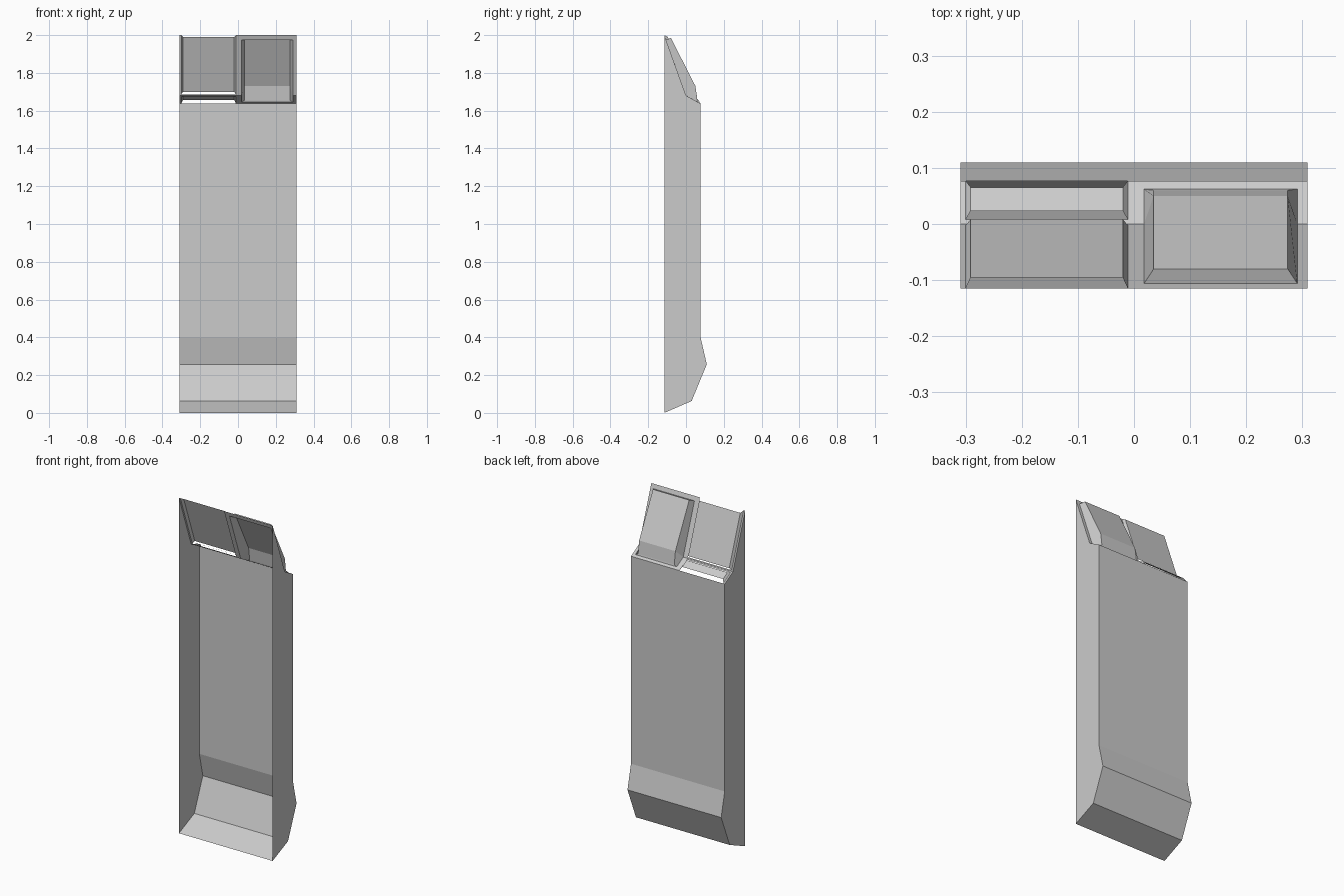
import bpy, bmesh
from mathutils import Vector

old = bpy.data.objects.get("Cube")
if old:
    bpy.data.objects.remove(old)

grey = bpy.data.materials.new("light grey")
grey.use_nodes = True
colour = (0.6, 0.6, 0.6, 1)
grey.diffuse_color = colour
grey.node_tree.nodes["Principled BSDF"].inputs["Base Color"].default_value = colour

HALF = 0.309
# Side outline as (y, z), from the front bottom edge round the back to the tip
BOTTOM, HEEL, BULGE = (-0.115, 0), (0.03, 0.063), (0.11, 0.257)
WAIST, SHOULDER, CREASE, TIP = (0.077, 0.4), (0.077, 1.637), (0, 1.68), (-0.115, 2)
BACK = [BOTTOM, HEEL, BULGE, WAIST, SHOULDER]
OUTLINE = BACK + [CREASE, TIP]


def make(name, faces):
    """Join faces given as lists of points into one flat shaded object."""
    bm = bmesh.new()
    for pts in faces:
        bm.faces.new([bm.verts.new(p) for p in pts])
    bmesh.ops.remove_doubles(bm, verts=bm.verts, dist=0.0002)
    bmesh.ops.recalc_face_normals(bm, faces=bm.faces)
    mesh = bpy.data.meshes.new(name)
    bm.to_mesh(mesh)
    bm.free()
    mesh.materials.append(grey)
    obj = bpy.data.objects.new(name, mesh)
    bpy.context.collection.objects.link(obj)
    return obj


def strips(path_a, xa, path_b, xb):
    """Quads between two side paths at different x."""
    a = [(xa, *p) for p in path_a]
    b = [(xb, *p) for p in path_b]
    return [[a[i], a[i + 1], b[i + 1], b[i]] for i in range(len(a) - 1)]


def ring(outer, inner, sides=range(4)):
    """Quads joining two four-cornered loops."""
    return [[outer[i], outer[(i + 1) % 4], inner[(i + 1) % 4], inner[i]] for i in sides]


def raised_panel(name, start, end, low, high, inset, height):
    """Bordered panel lifted off a slope, joined to its border at the sides only."""
    a, b = Vector(start), Vector(end)
    along = (b - a).normalized()
    normal = Vector((along.y, -along.x))

    def loop(x0, x1, lo, hi, lift=0):
        p = a + along * lo + normal * lift
        q = b - along * hi + normal * lift
        return [(x0, *p), (x1, *p), (x1, *q), (x0, *q)]

    outer = loop(-HALF, 0, 0, 0)
    border = loop(-HALF + 0.009, -0.011, low, high)
    top = loop(-HALF + 0.018, -0.02, inset, inset, height)
    sides = [i for i in range(4) if not (i == 0 and low == 0 or i == 2 and high == 0)]
    make(name, ring(outer, border, sides) + ring(border, top, (1, 3)) + [top])


# Open-fronted shell
make("back_panel", strips(BACK, -HALF, BACK, HALF))
for side, x in (("left", HALF), ("right", -HALF)):
    make(side + "_side_wall", [[(x, *p) for p in OUTLINE]])

# Two raised panels on the right half of the top
raised_panel("ledge_panel", SHOULDER, CREASE, 0, 0.009, 0.02, 0.012)
raised_panel("slope_panel", CREASE, TIP, 0.007, 0, 0.016, 0.015)

# Frame round the box on the left half of the top
X0, X1 = 0.018, 0.291
base = [(0.062, 1.646), CREASE, (-0.106, 1.975)]
rim = [SHOULDER, CREASE, TIP]
make("box_frame", strips(rim, 0, base, X0) + strips(base, X1, rim, HALF)
     + [[(0, *rim[i]), (HALF, *rim[i]), (X1, *base[i]), (X0, *base[i])] for i in (0, 2)])

# Raised box with tapering walls
face = [(0.06, 1.655), (0.05, 1.73), (-0.08, 1.985)]
T0, T1 = X0 + 0.017, X1 - 0.017
make("raised_box", strips(face, T0, face, T1)
     + strips(base, X0, face, T0) + strips(face, T1, base, X1)
     + [[(X0, *base[i]), (X1, *base[i]), (T1, *face[i]), (T0, *face[i])] for i in (0, 2)])
